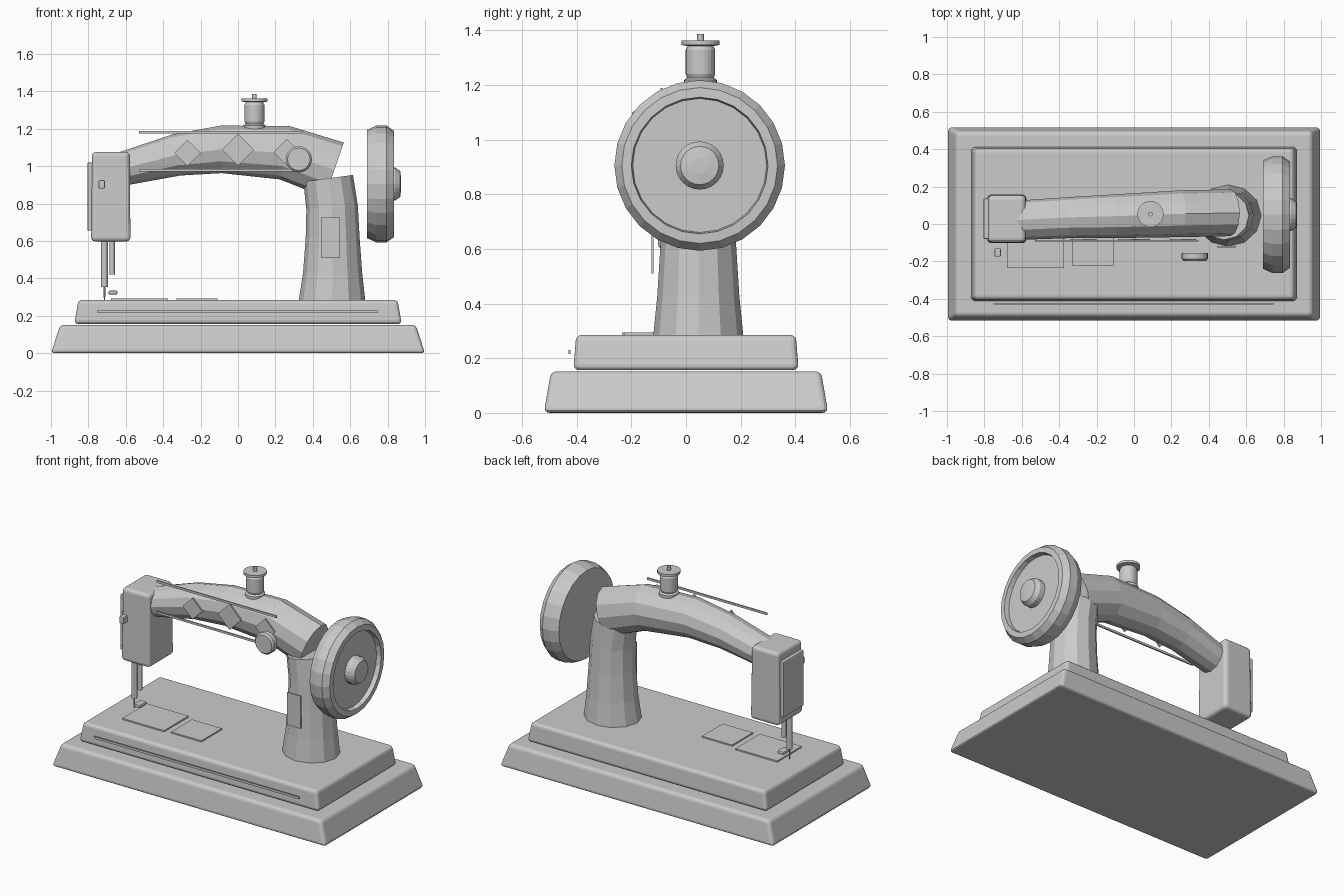
import bpy, bmesh, math
from mathutils import Vector, Matrix

old = bpy.data.objects.get("Cube")
if old:
    bpy.data.objects.remove(old, do_unlink=True)

GREY = (0.6, 0.6, 0.6, 1)
mat = bpy.data.materials.new("light grey")
mat.use_nodes = True
mat.diffuse_color = GREY
mat.node_tree.nodes["Principled BSDF"].inputs["Base Color"].default_value = GREY


def finish(name, bm, bevel=0, segments=2):
    bmesh.ops.recalc_face_normals(bm, faces=bm.faces)
    mesh = bpy.data.meshes.new(name)
    bm.to_mesh(mesh)
    bm.free()
    mesh.materials.append(mat)
    obj = bpy.data.objects.new(name, mesh)
    bpy.context.collection.objects.link(obj)
    if bevel:
        mod = obj.modifiers.new("Bevel", 'BEVEL')
        mod.width, mod.segments = bevel, segments
    return obj


def box(name, x, y, z, bevel=0, taper=(1, 1), spin=0, segments=2):
    """Box from (min, max) ranges; taper scales the top, spin turns it about y."""
    bm = bmesh.new()
    bmesh.ops.create_cube(bm, size=1)
    size = [b - a for a, b in (x, y, z)]
    mid = [(a + b) / 2 for a, b in (x, y, z)]
    for v in bm.verts:
        if v.co.z > 0:
            v.co.x *= taper[0]
            v.co.y *= taper[1]
        v.co = Vector(c * s for c, s in zip(v.co, size))
    bmesh.ops.rotate(bm, verts=bm.verts, matrix=Matrix.Rotation(spin, 3, 'Y'))
    bmesh.ops.translate(bm, verts=bm.verts, vec=mid)
    return finish(name, bm, bevel, segments)


def lathe(name, origin, axis, profile, sides=24):
    """Turn (radius, height) points around an axis; both ends are closed."""
    bm = bmesh.new()
    turn = Vector((0, 0, 1)).rotation_difference(Vector(axis)).to_matrix()
    rings = []
    for r, h in profile:
        ring = []
        for i in range(sides):
            a = math.tau * i / sides
            p = Vector((r * math.cos(a), r * math.sin(a), h))
            ring.append(bm.verts.new(turn @ p + Vector(origin)))
        rings.append(ring)
    skin(bm, rings)
    return finish(name, bm)


def skin(bm, rings):
    n = len(rings[0])
    for a, b in zip(rings, rings[1:]):
        for i in range(n):
            j = (i + 1) % n
            bm.faces.new((a[i], a[j], b[j], b[i]))
    bm.faces.new(rings[0][::-1])
    bm.faces.new(rings[-1])


def limb(name, stations, sides=12):
    """Tapered tube through (x, y, z, depth radius, in-plane radius) stations."""
    bm = bmesh.new()
    pts = [Vector(s[:3]) for s in stations]
    rings = []
    for k, (x, y, z, depth, rad) in enumerate(stations):
        t = pts[min(k + 1, len(pts) - 1)] - pts[max(k - 1, 0)]
        side = Vector((t.z, 0, -t.x)).normalized()
        ring = []
        for i in range(sides):
            a = math.tau * i / sides
            offset = side * (rad * math.cos(a)) + Vector((0, depth * math.sin(a), 0))
            ring.append(bm.verts.new(pts[k] + offset))
        rings.append(ring)
    skin(bm, rings)
    return finish(name, bm)


# Stepped base
box("base", (-1, 1), (-.52, .52), (0, .152), .02, (.95, .95), segments=3)
box("bed", (-.875, .875), (-.412, .412), (.157, .285), .02, (.975, .975), segments=3)
box("bed_front_strip", (-.75, .745), (-.43, -.422), (.215, .23))
box("needle_plate", (-.68, -.375), (-.235, .02), (.28, .294))
box("slide_plate", (-.33, -.11), (-.225, -.01), (.28, .294))

# Pillar and arched arm
limb("pillar", [(.503, .045, .28, .165, .178), (.506, .045, .43, .15, .158),
                (.506, .045, .62, .138, .144), (.503, .045, .78, .133, .138),
                (.482, .045, .935, .13, .134)])
limb("arm", [(-.62, .02, .985, .105, .09), (-.33, .035, 1.06, .11, .112),
             (-.09, .042, 1.09, .117, .127), (.25, .055, 1.072, .125, .145),
             (.515, .06, .98, .125, .155)])
box("pillar_plate", (.445, .545), (-.126, -.118), (.51, .725))

# Painted trim on the arm front
for name, z in (("upper_stripe", 1.182), ("lower_stripe", .978)):
    box(name, (-.53, .345), (-.094, -.085), (z - .007, z + .007))
for name, x, z, h in (("left_diamond", -.27, 1.07, .05), ("middle_diamond", 0, 1.088, .06),
                      ("right_diamond", .26, 1.075, .05)):
    box(name, (x - h, x + h), (-.09, -.081), (z - h, z + h), spin=math.pi / 4)
lathe("tension_dial", (.325, -.155, 1.037), (0, -1, 0),
      [(.07, 0), (.07, .032), (.06, .043)])

# Head with needle parts
box("head", (-.785, -.575), (-.103, .158), (.598, 1.077), .022, (.96, .96), segments=3)
box("head_side_plate", (-.805, -.775), (-.08, .135), (.655, 1.02), .006)
box("head_button", (-.745, -.712), (-.175, -.13), (.88, .926), .006)
lathe("needle_bar", (-.714, -.06, .355), (0, 0, 1), [(.019, 0), (.019, .27)], 12)
lathe("presser_bar", (-.672, -.06, .42), (0, 0, 1), [(.015, 0), (.015, .2)], 12)
lathe("needle", (-.714, -.06, .286), (0, 0, 1), [(.002, 0), (.005, .02), (.005, .08)], 8)
box("presser_foot", (-.692, -.645), (-.1, -.03), (.314, .335), .006)

# Hand wheel with recessed outer face and hub
lathe("hand_wheel", (.69, .05, .905), (1, 0, 0),
      [(.29, 0), (.312, .05), (.312, .105), (.285, .143), (.25, .145),
       (.245, .115), (.02, .115)])
lathe("wheel_hub", (.79, .05, .905), (1, 0, 0),
      [(.088, 0), (.088, .05), (.07, .077), (.03, .082)])

# Thread spool on its pin
lathe("thread_spool", (.088, .053, 1.2), (0, 0, 1),
      [(.06, 0), (.06, .018), (.048, .026), (.054, .04), (.054, .128),
       (.046, .142), (.07, .146), (.07, .162), (.012, .162), (.012, .186)])
